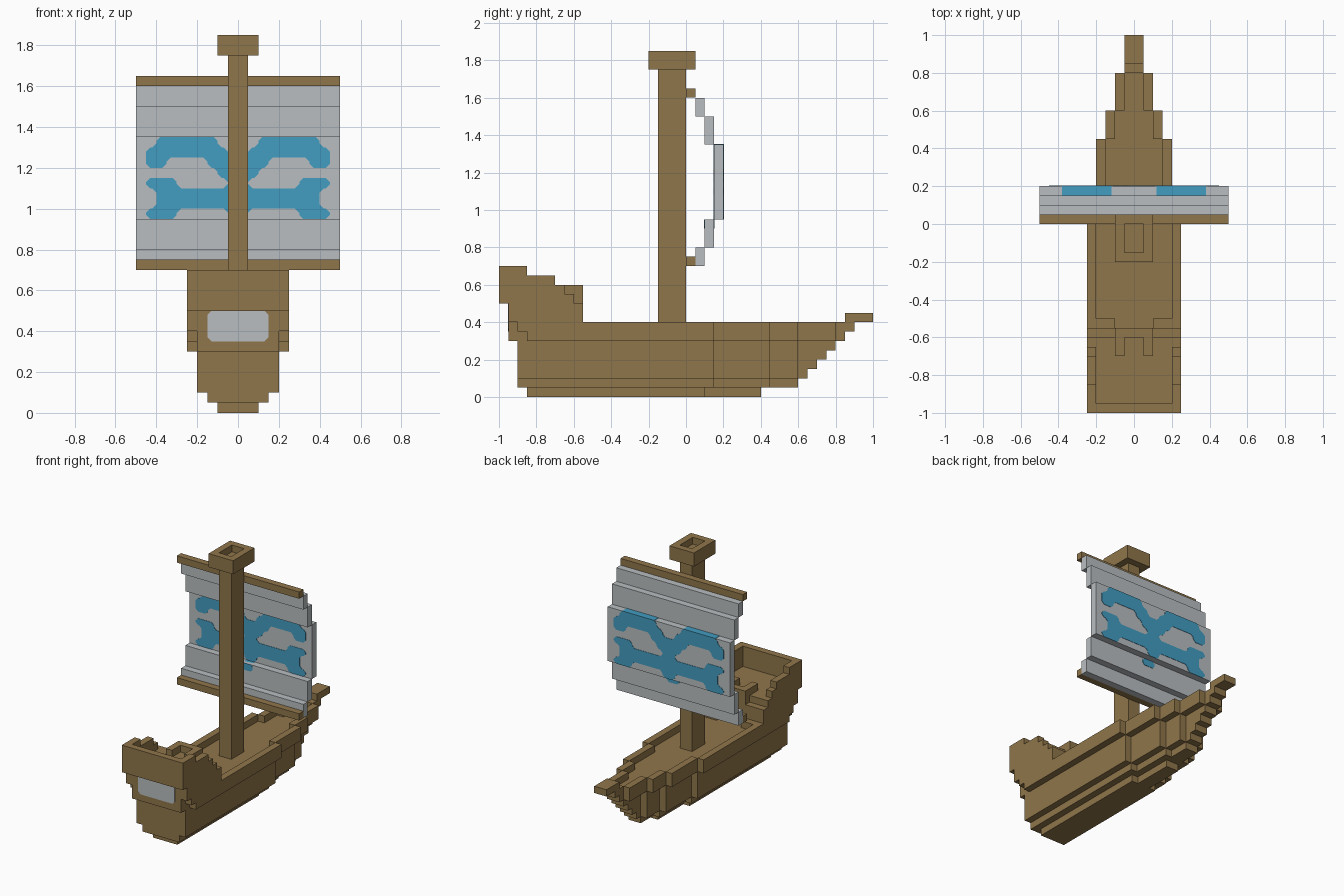
import bpy, bmesh
from mathutils import Vector

cube = bpy.data.objects.get("Cube")
if cube:
    bpy.data.objects.remove(cube)

U = 0.05  # block size; all part sizes below are in blocks


def material(name, rgb):
    m = bpy.data.materials.new(name)
    m.use_nodes = True
    m.diffuse_color = (*rgb, 1)
    bsdf = next(n for n in m.node_tree.nodes if n.type == 'BSDF_PRINCIPLED')
    bsdf.inputs["Base Color"].default_value = (*rgb, 1)
    bsdf.inputs["Roughness"].default_value = 0.9
    return m


wood = material("wood brown", (0.279, 0.181, 0.069))
cloth = material("cloth grey", (0.485, 0.515, 0.533))
paint = material("paint blue", (0.054, 0.332, 0.533))


def finish(name, bm, mat):
    bmesh.ops.recalc_face_normals(bm, faces=bm.faces)
    me = bpy.data.meshes.new(name)
    bm.to_mesh(me)
    bm.free()
    me.materials.append(mat)
    ob = bpy.data.objects.new(name, me)
    bpy.context.scene.collection.objects.link(ob)
    return ob


def boxes(name, mat, *parts):
    """Each part is (x0, x1, y0, y1, z0, z1)."""
    bm = bmesh.new()
    for x0, x1, y0, y1, z0, z1 in parts:
        lo, hi = Vector((x0, y0, z0)) * U, Vector((x1, y1, z1)) * U
        for v in bmesh.ops.create_cube(bm, size=1)['verts']:
            v.co = (lo + hi) / 2 + v.co * (hi - lo)
    return finish(name, bm, mat)


def wide(w, *rest):
    return (-w, w, *rest)


def pair(x0, x1, *rest):
    return [(x0, x1, *rest), (-x1, -x0, *rest)]


def plate(name, mat, outline, y0, y1, cut=0.4):
    """Extrude an x/z outline along y with chamfered corners."""
    pts = [Vector(p) for p in outline]
    loop = []
    for i, p in enumerate(pts):
        for q in (pts[i - 1], pts[(i + 1) % len(pts)]):
            loop.append(p + (q - p).normalized() * cut)
    bm = bmesh.new()
    face = bm.faces.new([bm.verts.new((p.x * U, y0 * U, p.y * U)) for p in loop])
    ext = bmesh.ops.extrude_face_region(bm, geom=[face])['geom']
    for v in ext:
        if isinstance(v, bmesh.types.BMVert):
            v.co.y = y1 * U
    return finish(name, bm, mat)


# Keel and lower hull, narrowing toward the bow
boxes("keel", wood, wide(2, -17, 2, 0, 1), wide(1, 2, 8, 0, 1))
boxes("bilge", wood, wide(3, -18, 3, 1, 2), wide(2, 3, 9, 1, 2), wide(1, 9, 12, 1, 2))
boxes("hull_side", wood, wide(4, -18, 3, 2, 6), wide(3, 3, 9, 2, 6), wide(2, 9, 12, 2, 6))
boxes("bow_stem", wood, *[wide(1, 12, 13 + i, 2 + i, 3 + i) for i in range(4)],
      wide(1, 16, 17, 6, 7), wide(1, 16, 18, 7, 8))
boxes("bowsprit", wood, wide(1, 17, 20, 8, 9))

# Deck with a raised rim stepping in toward the bow
steps = [(-11, 3, 5), (3, 9, 4), (9, 12, 3), (12, 16, 2)]
boxes("deck", wood, *[wide(w, a, b, 6, 7) for a, b, w in steps])
rim = []
for a, b, w in steps:
    rim += pair(w - 1, w, a, b, 7, 8)
boxes("deck_rim", wood, *rim)

# Stern block, overhanging in steps
boxes("stern_lower", wood, wide(4, -19, -11, 6, 8),
      *pair(4, 5, -17, -11, 6, 7), *pair(4, 5, -18, -11, 7, 8))
boxes("stern_upper", wood, wide(5, -19, -11, 8, 10))
boxes("quarterdeck", wood, wide(5, -20, -12, 10, 11))
boxes("stairs", wood, *pair(2, 4, -11, -10, 7, 8))
boxes("stern_rail", wood, *pair(4, 5, -19, -13, 11, 12),
      *pair(4, 5, -19, -14, 12, 13), *pair(4, 5, -19, -17, 13, 14),
      wide(5, -20, -19, 11, 14))
boxes("helm_stand", wood, wide(2, -12, -11, 10, 12), *pair(1, 2, -14, -12, 11, 12))
plate("stern_window", cloth, [(-3, 7), (3, 7), (3, 10), (-3, 10)], -19.06, -18.95)

# Mast and lookout
boxes("mast", wood, wide(1, -3, 0, 7, 35))
boxes("lookout", wood, wide(2, -4, 1, 35, 36), *pair(1, 2, -4, 1, 36, 37),
      wide(1, -4, -3, 36, 37), wide(1, 0, 1, 36, 37))

# Yards and stepped billowing sail
boxes("yards", wood, wide(10, 0, 1, 32, 33), wide(10, 0, 1, 14, 15))
boxes("sail", cloth, wide(10, 1, 2, 30, 32), wide(10, 2, 3, 27, 30),
      wide(10, 3, 4, 19, 27), wide(10, 2, 3, 16, 19), wide(10, 1, 2, 14, 16))

# Painted sail emblem, mirrored about the centre line
half = [(1, 25), (1, 26), (2, 26), (2, 27.04), (8, 27.04), (8, 26), (9, 26), (9, 24),
        (7, 24), (7, 25), (3, 25), (3, 24), (2, 24), (2, 23), (1, 23), (1, 22),
        (6, 22), (6, 23), (9, 23), (9, 22), (8, 22), (8, 20), (9, 20), (9, 19),
        (6, 19), (6, 20), (1, 20), (1, 19)]
emblem = half + [(-x, z) for x, z in reversed(half)]
plate("sail_emblem", paint, emblem, 2.95, 4.05)
plate("emblem_tip", paint, [(-1, 18), (1, 18), (1, 19), (-1, 19)], 1.95, 3.05, 0.3)
